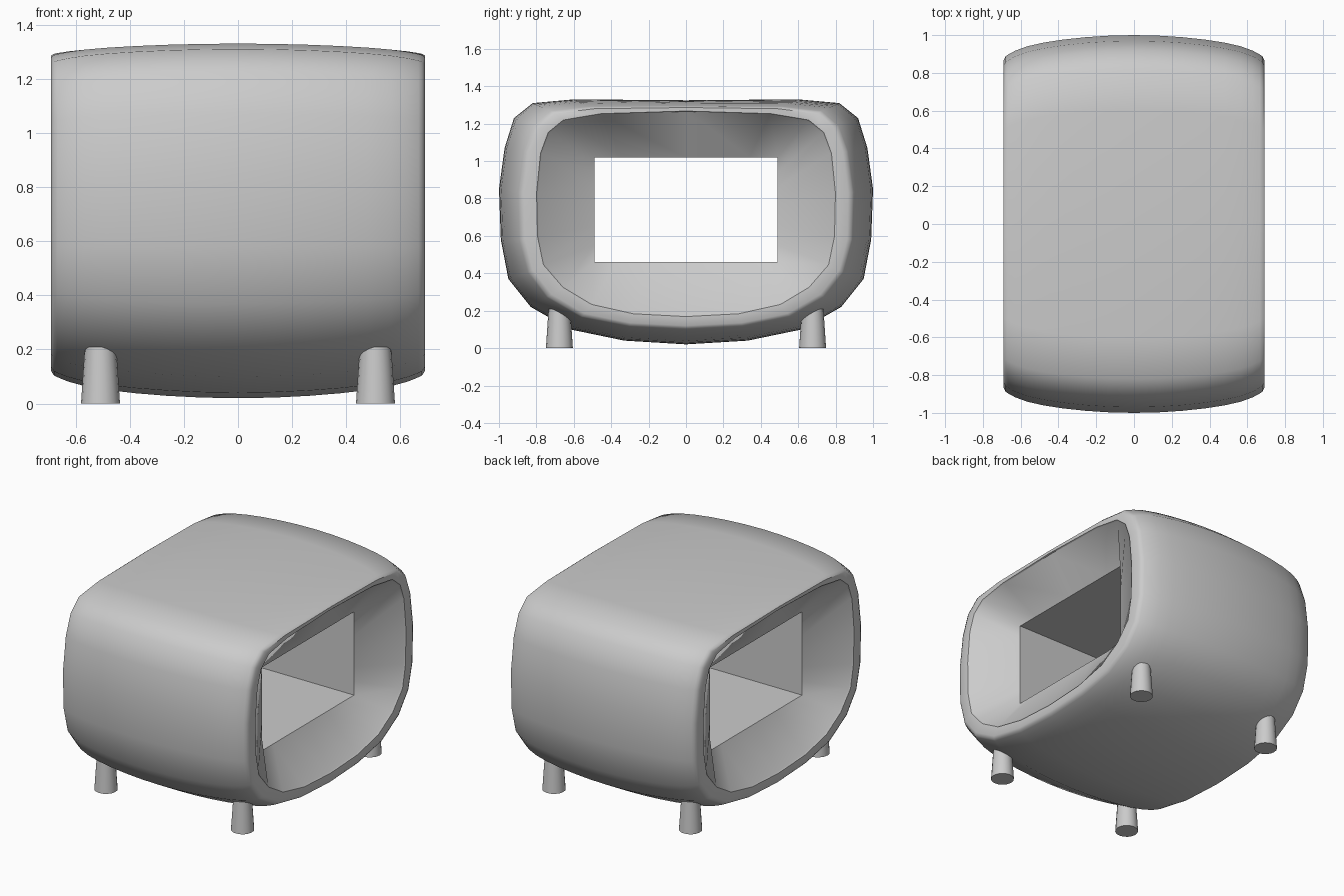
import bpy, bmesh, math

if "Cube" in bpy.data.objects:
    bpy.data.objects.remove(bpy.data.objects["Cube"])

# Half cross-sections (y, z), top centre to bottom centre
MID = [(0, 1.325), (.6, 1.33), (.82, 1.31), (.92, 1.23), (.97, 1.07), (1, .85),
       (.99, .58), (.95, .37), (.83, .22), (.62, .10), (.33, .04), (0, .02)]
END = [(0, 1.29), (.5, 1.285), (.71, 1.26), (.80, 1.18), (.85, 1.05), (.88, .83),
       (.875, .58), (.83, .41), (.73, .28), (.55, .175), (.3, .125), (0, .11)]
OPEN = [(0, 1.265), (.45, 1.25), (.65, 1.215), (.73, 1.15), (.77, 1.04), (.79, .83),
        (.785, .6), (.755, .45), (.65, .33), (.5, .24), (.28, .19), (0, .175)]
THROAT = [(0, 1.02), (.34, 1.02), (.49, 1.02), (.49, .94), (.49, .86), (.49, .76),
          (.49, .65), (.49, .55), (.49, .46), (.37, .46), (.2, .46), (0, .46)]
HALF = 0.69


def blend(a, b, t):
    return [(p[0] + (q[0] - p[0]) * t, p[1] + (q[1] - p[1]) * t) for p, q in zip(a, b)]


def full(half):
    return half + [(-y, z) for y, z in half[-2:0:-1]]


def make(name, bm, angle):
    bmesh.ops.recalc_face_normals(bm, faces=bm.faces)
    me = bpy.data.meshes.new(name)
    bm.to_mesh(me)
    bm.free()
    ob = bpy.data.objects.new(name, me)
    bpy.context.collection.objects.link(ob)
    bpy.ops.object.select_all(action='DESELECT')
    ob.select_set(True)
    bpy.context.view_layer.objects.active = ob
    bpy.ops.object.shade_smooth_by_angle(angle=math.radians(angle))


# Shell: bulging outside, rounded rims, inside narrowing to a rectangular throat
stations = []
N = 16
for i in range(N + 1):
    x = -0.68 * math.cos(math.pi * i / N)
    t = abs(x) / HALF
    stations.append((x, blend(MID, END, .67 * t ** 2 + .33 * t ** 10)))
stations += [(HALF, blend(END, OPEN, .15)), (HALF, blend(END, OPEN, .9)), (HALF - .01, OPEN),
             (.52, THROAT), (-.52, THROAT),
             (-HALF + .01, OPEN), (-HALF, blend(END, OPEN, .9)), (-HALF, blend(END, OPEN, .15))]
bm = bmesh.new()
rings = [[bm.verts.new((x, y, z)) for y, z in full(p)] for x, p in stations]
for a, b in zip(rings, rings[1:] + rings[:1]):
    for j in range(len(a)):
        k = (j + 1) % len(a)
        bm.faces.new((a[j], a[k], b[k], b[j]))
make("shell", bm, 35)

# Four short tapered feet
for sx in (-1, 1):
    for sy in (-1, 1):
        bm = bmesh.new()
        bmesh.ops.create_cone(bm, cap_ends=True, segments=16, radius1=.072, radius2=.058, depth=.21)
        bmesh.ops.translate(bm, verts=bm.verts, vec=(sx * .508, sy * .677, .105))
        make(f"{'back' if sy > 0 else 'front'}_{'right' if sx > 0 else 'left'}_foot", bm, 40)
